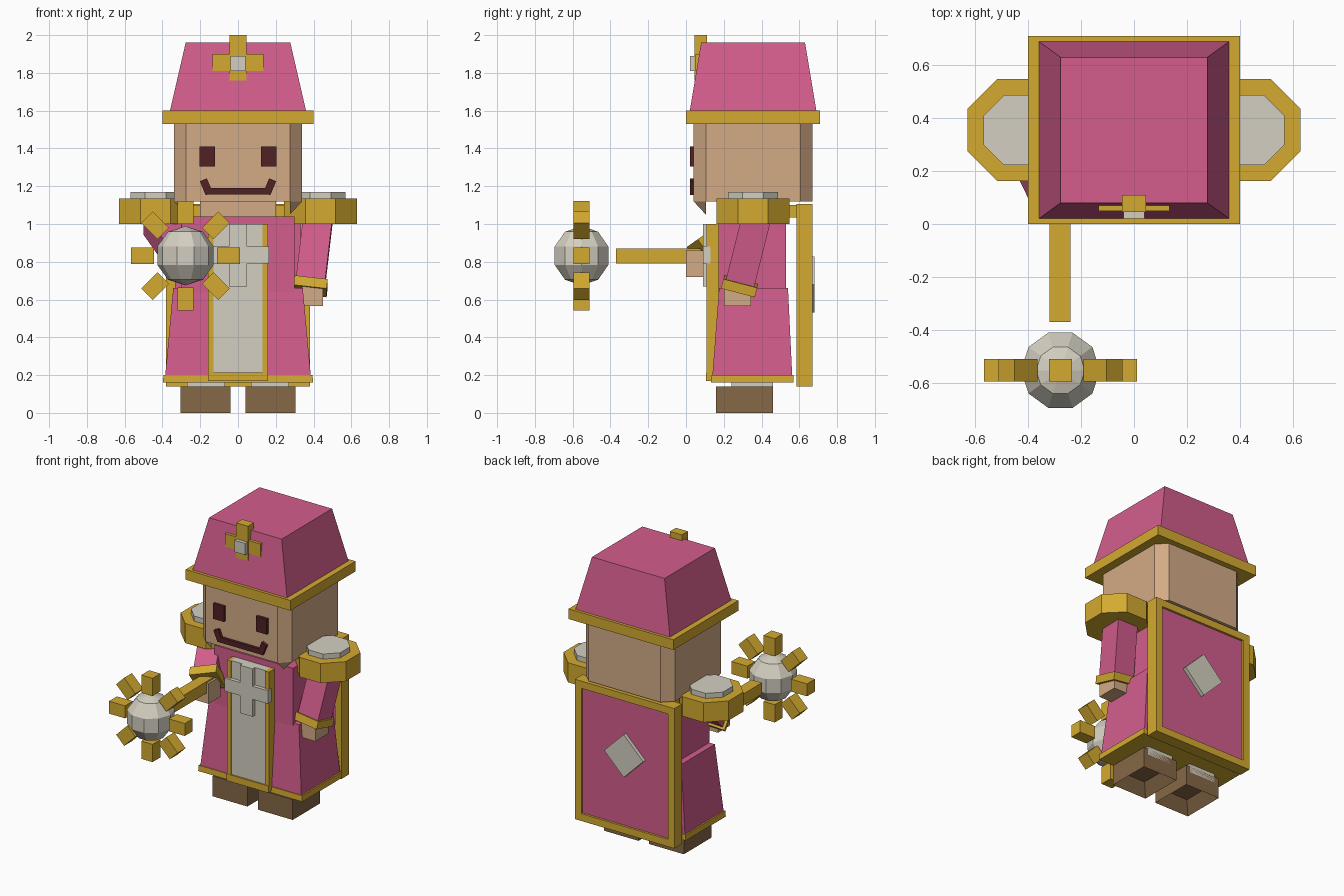
import bpy, bmesh
from math import pi, cos, sin
from mathutils import Matrix, Vector

if "Cube" in bpy.data.objects:
    bpy.data.objects.remove(bpy.data.objects["Cube"], do_unlink=True)


def colour(name, r, g, b):
    """Make a flat material from display values between 0 and 255."""
    linear = [((c / 255 + 0.055) / 1.055) ** 2.4 for c in (r, g, b)] + [1]
    mat = bpy.data.materials.new(name)
    mat.use_nodes = True
    mat.diffuse_color = linear
    shader = next(n for n in mat.node_tree.nodes if n.type == 'BSDF_PRINCIPLED')
    shader.inputs["Base Color"].default_value = linear
    return mat


pink = colour("rose cloth", 211, 93, 140)
gold = colour("gold trim", 212, 170, 48)
skin = colour("skin", 212, 171, 134)
white = colour("pale stone", 212, 207, 193)
brown = colour("brown leather", 134, 104, 70)
dark = colour("dark face paint", 82, 33, 36)


def finish(name, bm, mat, matrix=Matrix()):
    bmesh.ops.recalc_face_normals(bm, faces=bm.faces)
    mesh = bpy.data.meshes.new(name)
    bm.to_mesh(mesh)
    bm.free()
    mesh.materials.append(mat)
    obj = bpy.data.objects.new(name, mesh)
    obj.matrix_world = matrix
    bpy.context.collection.objects.link(obj)
    return obj


def block(name, mat, size, matrix):
    bm = bmesh.new()
    bmesh.ops.create_cube(bm, size=1, matrix=Matrix.Diagonal((*size, 1)))
    return finish(name, bm, mat, matrix)


def box(name, mat, x, y, z):
    """Axis-aligned box from three (low, high) ranges."""
    lo, hi = map(Vector, zip(x, y, z))
    return block(name, mat, hi - lo, Matrix.Translation((lo + hi) / 2))


def frustum(name, mat, low, high):
    """Tapered block; each end is (half width, front, back, height)."""
    bm = bmesh.new()
    rings = []
    for w, front, back, z in (low, high):
        corners = ((-w, front), (w, front), (w, back), (-w, back))
        rings.append([bm.verts.new((x, y, z)) for x, y in corners])
    for ring in rings:
        bm.faces.new(ring)
    for i in range(4):
        j = (i + 1) % 4
        bm.faces.new((rings[0][i], rings[0][j], rings[1][j], rings[1][i]))
    return finish(name, bm, mat)


def beam(name, mat, start, end, width, depth):
    """Box running from start to end with its width kept close to x."""
    a, b = Vector(start), Vector(end)
    zaxis = (a - b).normalized()
    yaxis = zaxis.cross(Vector((1, 0, 0))).normalized()
    turn = Matrix((yaxis.cross(zaxis), yaxis, zaxis)).transposed().to_4x4()
    return block(name, mat, (width, depth, (a - b).length),
                 Matrix.Translation((a + b) / 2) @ turn)


def octagon(name, mat, x, y, half, z0, z1):
    bm = bmesh.new()
    r = half / cos(pi / 8)
    bmesh.ops.create_cone(bm, cap_ends=True, segments=8, radius1=r, radius2=r,
                          depth=z1 - z0, matrix=Matrix.Rotation(pi / 8, 4, 'Z'))
    return finish(name, bm, mat, Matrix.Translation((x, y, (z0 + z1) / 2)))


# Hat with brim and badge
frustum("hat_crown", pink, (0.36, 0.02, 0.69, 1.6), (0.277, 0.08, 0.63, 1.96))
box("hat_brim", gold, (-0.4, 0.4), (0, 0.71), (1.53, 1.6))
box("hat_badge_upright", gold, (-0.045, 0.045), (0.045, 0.11), (1.76, 2))
box("hat_badge_bar", gold, (-0.135, 0.135), (0.05, 0.11), (1.81, 1.9))
box("hat_badge_gem", white, (-0.04, 0.04), (0.02, 0.06), (1.81, 1.89))

# Head with cut vertical corners
bm = bmesh.new()
bmesh.ops.create_cube(bm, size=1, matrix=Matrix.Diagonal((0.68, 0.63, 0.41, 1)))
uprights = [e for e in bm.edges if abs(e.verts[0].co.z - e.verts[1].co.z) > 0.1]
bmesh.ops.bevel(bm, geom=uprights, offset=0.065, segments=1, affect='EDGES')
finish("head", bm, skin, Matrix.Translation((0, 0.355, 1.325)))

# Small points below the front corners of the jaw
for side, label in ((1, "left"), (-1, "right")):
    bm = bmesh.new()
    top = [(0.275, 0.04), (0.34, 0.105), (0.275, 0.105)]
    verts = [bm.verts.new((side * x, y, 1.12)) for x, y in top]
    tip = bm.verts.new((side * 0.275, 0.105, 1.05))
    bm.faces.new(verts)
    for i in range(3):
        bm.faces.new((verts[i - 1], verts[i], tip))
    finish(label + "_jaw_point", bm, skin)

    # Eyes and mouth corners
    xs = sorted((side * 0.122, side * 0.205))
    box(label + "_eye", dark, xs, (0.02, 0.045), (1.305, 1.41))
    block(label + "_mouth_corner", dark, (0.04, 0.025, 0.08),
          Matrix.Translation((side * 0.168, 0.0325, 1.197))
          @ Matrix.Rotation(side * pi / 8, 4, 'Y'))

    # Shoulder guards
    octagon(label + "_shoulder_guard", gold, side * 0.437, 0.355, 0.193, 1, 1.135)
    octagon(label + "_shoulder_cap", white, side * 0.437, 0.355, 0.132, 1.1, 1.17)

    # Legs, and boots with hollow soles
    xs = sorted((side * 0.07, side * 0.27))
    box(label + "_leg", white, xs, (0.24, 0.46), (0.1, 0.3))
    bm = bmesh.new()
    bmesh.ops.create_cube(bm, size=1, matrix=Matrix.Diagonal((0.265, 0.3, 0.14, 1)))
    sole = min(bm.faces, key=lambda f: f.calc_center_median().z)
    bmesh.ops.inset_region(bm, faces=[sole], thickness=0.07)
    bmesh.ops.translate(bm, verts=sole.verts, vec=(0, 0, 0.08))
    finish(label + "_boot", bm, brown, Matrix.Translation((side * 0.173, 0.31, 0.07)))

box("mouth", dark, (-0.165, 0.165), (0.02, 0.045), (1.155, 1.19))

# Robe
frustum("robe_skirt", pink, (0.385, 0.14, 0.562, 0.2), (0.343, 0.175, 0.54, 0.66))
frustum("robe_hem", gold, (0.397, 0.133, 0.57, 0.16), (0.395, 0.135, 0.568, 0.2))
box("robe_torso", pink, (-0.3, 0.3), (0.172, 0.53), (0.64, 1.04))
box("neck", skin, (-0.2, 0.2), (0.2, 0.5), (1.03, 1.13))

# Front panel with trim and cross
box("front_panel", white, (-0.135, 0.135), (0.115, 0.18), (0.18, 1))
for side, label in ((1, "left"), (-1, "right")):
    xs = sorted((side * 0.13, side * 0.16))
    box(label + "_panel_trim", gold, xs, (0.108, 0.18), (0.17, 1))
box("panel_bottom_trim", gold, (-0.16, 0.16), (0.105, 0.16), (0.168, 0.215))
box("chest_cross_upright", white, (-0.048, 0.048), (0.09, 0.13), (0.67, 1))
box("chest_cross_bar", white, (-0.165, 0.165), (0.09, 0.13), (0.79, 0.88))

# Cape with raised frame and diamond
box("cape", pink, (-0.36, 0.36), (0.595, 0.655), (0.16, 1.09))
for side, label in ((1, "left"), (-1, "right")):
    xs = sorted((side * 0.33, side * 0.38))
    box(label + "_cape_trim", gold, xs, (0.585, 0.67), (0.14, 1.105))
box("cape_top_trim", gold, (-0.33, 0.33), (0.585, 0.67), (1.055, 1.105))
box("cape_bottom_trim", gold, (-0.33, 0.33), (0.585, 0.67), (0.14, 0.19))
box("cape_clasp", gold, (-0.3, 0.3), (0.5, 0.59), (1.035, 1.1))
block("cape_diamond", white, (0.21, 0.04, 0.21),
      Matrix.Translation((0, 0.66, 0.68)) @ Matrix.Rotation(pi / 4, 4, 'Y'))

# Left arm hanging down
beam("left_sleeve", pink, (0.425, 0.375, 1.04), (0.383, 0.285, 0.68), 0.155, 0.155)
beam("left_cuff", gold, (0.388, 0.29, 0.695), (0.382, 0.277, 0.645), 0.175, 0.185)
box("left_hand", skin, (0.34, 0.45), (0.2, 0.345), (0.565, 0.67))

# Right arm reaching forward
beam("right_sleeve", pink, (-0.43, 0.37, 1.02), (-0.31, 0.12, 0.85), 0.15, 0.15)
beam("right_cuff", gold, (-0.318, 0.13, 0.857), (-0.294, 0.085, 0.825), 0.18, 0.18)
box("right_hand", skin, (-0.335, -0.225), (0, 0.13), (0.72, 0.86))

# Mace
box("mace_handle", gold, (-0.32, -0.24), (-0.37, 0.08), (0.79, 0.87))
centre = Matrix.Translation((-0.278, -0.553, 0.832))
bm = bmesh.new()
bmesh.ops.create_uvsphere(bm, u_segments=10, v_segments=5, radius=0.157,
                          matrix=Matrix.Rotation(pi / 2, 4, 'Z'))
finish("mace_head", bm, white, centre)
for i in range(8):
    spoke = Matrix.Rotation(i * pi / 4, 4, 'Y') @ Matrix.Translation((0, 0, 0.228))
    block("mace_stud", gold, (0.086, 0.086, 0.122), centre @ spoke)
